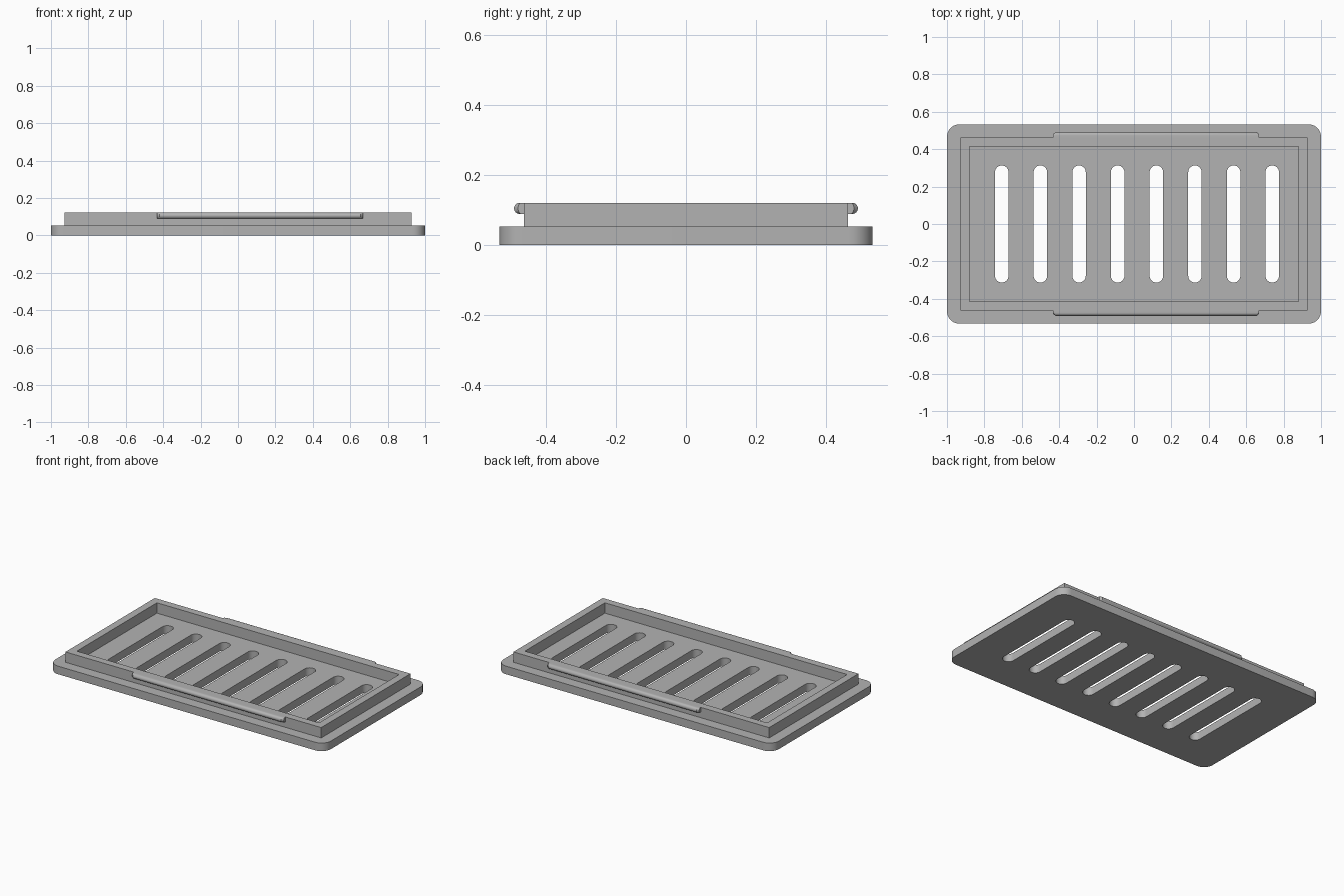
import bpy, bmesh
from math import pi, cos, sin

cube = bpy.data.objects.get("Cube")
if cube:
    bpy.data.objects.remove(cube, do_unlink=True)

GREY = (0.45, 0.45, 0.45, 1.0)
mat = bpy.data.materials.new("light grey plastic")
mat.use_nodes = True
mat.diffuse_color = GREY
mat.node_tree.nodes["Principled BSDF"].inputs["Base Color"].default_value = GREY


def rounded_rect(cx, hx, hy, r, steps=10):
    """Outline of a rectangle centred on (cx, 0) with corner radius r."""
    if r == 0:
        return [(cx + hx, hy), (cx - hx, hy), (cx - hx, -hy), (cx + hx, -hy)]
    pts = []
    for quarter, (sx, sy) in enumerate([(1, 1), (-1, 1), (-1, -1), (1, -1)]):
        for i in range(steps + 1):
            a = (quarter + i / steps) * pi / 2
            p = (cx + sx * (hx - r) + r * cos(a), sy * (hy - r) + r * sin(a))
            if not pts or abs(p[0] - pts[-1][0]) + abs(p[1] - pts[-1][1]) > 1e-5:
                pts.append(p)
    return pts


def finish(name, bm):
    bmesh.ops.remove_doubles(bm, verts=bm.verts, dist=1e-5)
    bmesh.ops.recalc_face_normals(bm, faces=bm.faces)
    mesh = bpy.data.meshes.new(name)
    bm.to_mesh(mesh)
    bm.free()
    mesh.materials.clear()
    mesh.materials.append(mat)
    obj = bpy.data.objects.new(name, mesh)
    bpy.context.collection.objects.link(obj)
    bpy.ops.object.select_all(action="DESELECT")
    obj.select_set(True)
    bpy.context.view_layer.objects.active = obj
    bpy.ops.object.shade_smooth_by_angle(angle=pi / 6)
    return obj


def slab(name, outlines, z0, z1):
    """Extrude a filled outline; further outlines become holes."""
    curve = bpy.data.curves.new(name + " outline", "CURVE")
    curve.dimensions = "2D"
    curve.fill_mode = "BOTH"
    curve.extrude = (z1 - z0) / 2
    for pts in outlines:
        s = curve.splines.new("POLY")
        s.points.add(len(pts) - 1)
        for point, (x, y) in zip(s.points, pts):
            point.co = (x, y, 0, 1)
        s.use_cyclic_u = True
    helper = bpy.data.objects.new(name + " outline", curve)
    bpy.context.collection.objects.link(helper)
    bpy.context.view_layer.update()
    bm = bmesh.new()
    bm.from_mesh(helper.to_mesh())
    bpy.data.objects.remove(helper, do_unlink=True)
    bpy.data.curves.remove(curve)
    bmesh.ops.translate(bm, verts=bm.verts, vec=(0, 0, (z0 + z1) / 2))
    return finish(name, bm)


PLATE_TOP, TOP, WALL = 0.053, 0.121, 0.463

# Base plate with a row of vent slots
slots = [rounded_rect(-0.707 + i * 0.2066, 0.036, 0.313, 0.0359) for i in range(8)]
slab("vent_plate", [rounded_rect(0, 1, 0.533, 0.067)] + slots, 0, PLATE_TOP)

# Raised rim
slab("rim", [rounded_rect(0, 0.928, WALL, 0), rounded_rect(0, 0.879, 0.415, 0)],
     PLATE_TOP, TOP)


# Rounded snap ridges on the long sides, tapered at their ends
def ridge(name, side):
    r, steps = 0.0158, 12
    profile = [(0, -r)] + [(0.0125 + r * cos(a), r * sin(a)) for a in
                           (-pi / 2 + pi * i / steps for i in range(steps + 1))] + [(0, r)]
    bm = bmesh.new()
    rings = []
    for x, depth in [(-0.432, 0.6), (-0.42, 1), (0.656, 1), (0.668, 0.6)]:
        rings.append([bm.verts.new((x, side * (WALL + d * depth), TOP - r + h))
                      for d, h in profile])
    n = len(profile)
    for a, b in zip(rings, rings[1:]):
        for i in range(n):
            j = (i + 1) % n
            bm.faces.new((a[i], a[j], b[j], b[i]))
    bm.faces.new(rings[0])
    bm.faces.new(rings[-1])
    finish(name, bm)


ridge("front_snap_ridge", -1)
ridge("back_snap_ridge", 1)
